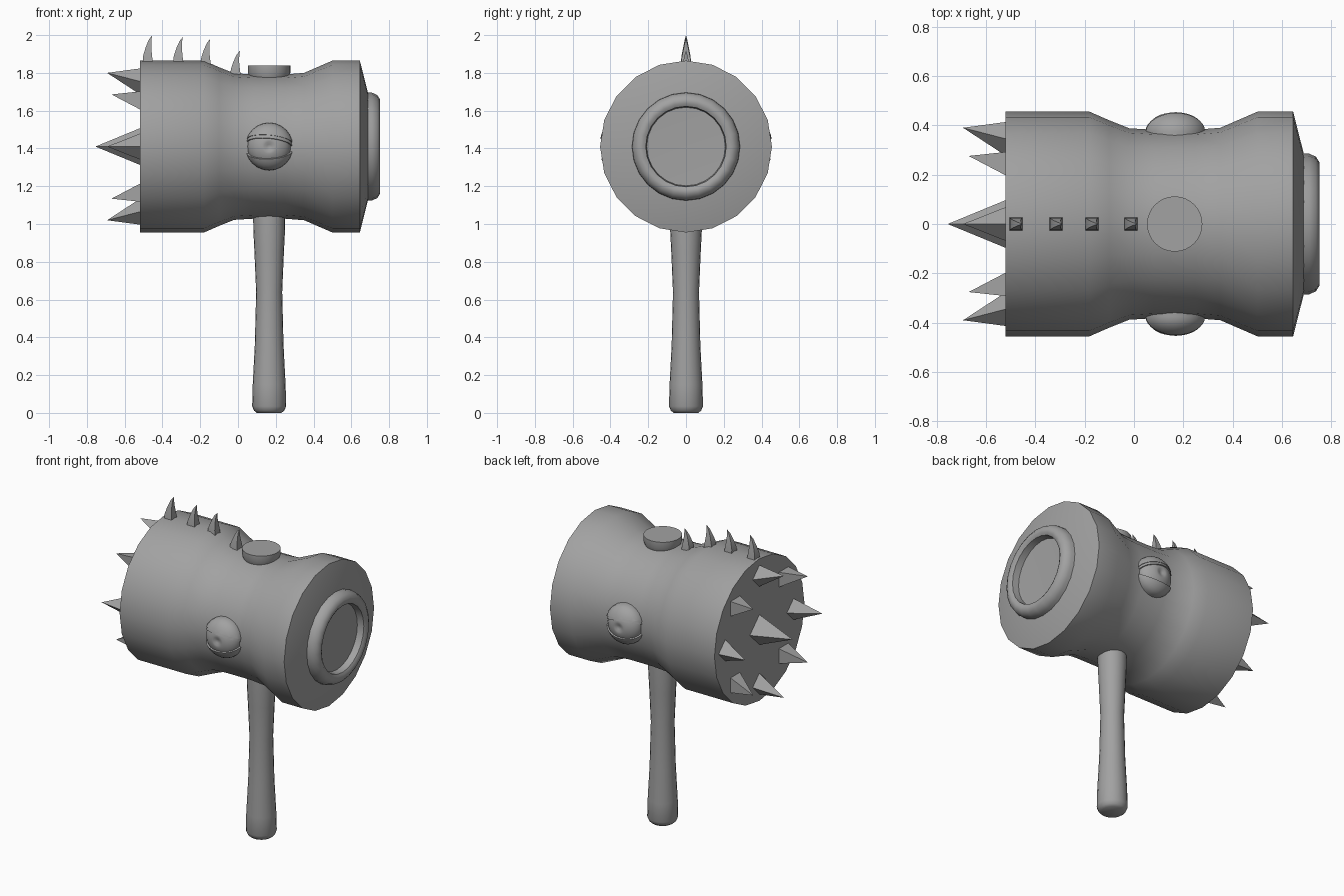
import bpy, bmesh, math
from mathutils import Matrix, Vector

cube = bpy.data.objects.get("Cube")
if cube:
    bpy.data.objects.remove(cube, do_unlink=True)

grey = bpy.data.materials.new("plain_grey")
grey.use_nodes = True
colour = (0.36, 0.36, 0.36, 1)
grey.diffuse_color = colour
grey.node_tree.nodes["Principled BSDF"].inputs["Base Color"].default_value = colour

CX, CZ = 0.165, 1.41          # handle position and head axis height
ALONG_X = Matrix.Rotation(math.pi / 2, 4, 'Y')
ALONG_MINUS_X = Matrix.Rotation(-math.pi / 2, 4, 'Y')
FACING_FRONT = Matrix.Rotation(math.pi / 2, 4, 'X')


def loft(name, stations, sides, place, turn=0.0, cuts=(), mirror=False, smooth=35):
    """Stack rings (height, radius, optional sideways shift) and place the result."""
    bm = bmesh.new()
    rings = []
    for h, r, *shift in stations:
        dx = shift[0] if shift else 0
        if r == 0:
            rings.append([bm.verts.new((dx, 0, h))])
        else:
            angles = [turn + math.tau * i / sides for i in range(sides)]
            rings.append([bm.verts.new((dx + r * math.cos(a), r * math.sin(a), h)) for a in angles])
    for low, high in zip(rings, rings[1:]):
        for i in range(sides):
            j = (i + 1) % sides
            corners = [low[i % len(low)], low[j % len(low)], high[j % len(high)], high[i % len(high)]]
            bm.faces.new(list(dict.fromkeys(corners)))
    for end in (rings[0], rings[-1]):
        if len(end) > 2:
            bm.faces.new(end)
    for point, normal in cuts:
        geom = bm.verts[:] + bm.edges[:] + bm.faces[:]
        cut = bmesh.ops.bisect_plane(bm, geom=geom, plane_co=point, plane_no=normal, clear_inner=True)
        edges = [e for e in cut["geom_cut"] if isinstance(e, bmesh.types.BMEdge)]
        bmesh.ops.holes_fill(bm, edges=edges)
    bmesh.ops.recalc_face_normals(bm, faces=bm.faces)
    bm.transform(place)
    mesh = bpy.data.meshes.new(name)
    bm.to_mesh(mesh)
    bm.free()
    mesh.materials.append(grey)
    obj = bpy.data.objects.new(name, mesh)
    bpy.context.collection.objects.link(obj)
    if mirror:
        mod = obj.modifiers.new("mirror", 'MIRROR')
        mod.use_axis = (False, True, False)
    if smooth:
        bpy.ops.object.select_all(action='DESELECT')
        obj.select_set(True)
        bpy.context.view_layer.objects.active = obj
        bpy.ops.object.shade_smooth_by_angle(angle=math.radians(smooth))
    return obj


def at(x, y, z):
    return Matrix.Translation((x, y, z))


# Hammer head and the raised striking ring
loft("hammer_head", [(-0.52, 0.455), (-0.18, 0.455), (-0.1, 0.42), (-0.02, 0.388), (0.08, 0.382),
                     (0.25, 0.382), (0.35, 0.39), (0.5, 0.455), (0.645, 0.455), (0.688, 0.285),
                     (0.688, 0)], 20, at(0, 0, CZ) @ ALONG_X, smooth=30)
loft("striking_ring", [(0.67, 0.287), (0.71, 0.285), (0.737, 0.273), (0.752, 0.25), (0.752, 0.23),
                       (0.742, 0.213), (0.7, 0.208), (0.694, 0)], 24, at(0, 0, CZ) @ ALONG_X, smooth=40)

# Handle and the cap where it comes through the head
loft("handle", [(0, 0.065), (0.012, 0.08), (0.035, 0.09), (0.15, 0.087), (0.36, 0.076), (0.64, 0.069),
                (0.85, 0.078), (0.97, 0.084), (1.1, 0.085)], 20, at(CX, 0, 0), smooth=40)
loft("handle_cap", [(1.77, 0.1), (1.8, 0.112), (1.838, 0.112)], 32, at(CX, 0, 0))

# Curved horns along the top
for n, (x, base, tip) in enumerate([(-0.477, 1.84, 2.0), (-0.315, 1.84, 1.99),
                                    (-0.17, 1.83, 1.98), (-0.012, 1.775, 1.918)]):
    h = tip - base
    loft(f"horn_{n + 1}", [(0, 0.04), (0.3 * h, 0.034, -0.002), (0.6 * h, 0.021, 0.003),
                           (0.85 * h, 0.01, 0.012), (h, 0, 0.023)], 4,
         at(x, 0, base), turn=math.pi / 4, smooth=20)

# Spikes on the flat end: one large in the middle, eight around it
loft("centre_spike", [(0.5, 0.105), (0.755, 0)], 4, at(0, 0, CZ) @ ALONG_MINUS_X, smooth=0)
for n in range(8):
    spin = Matrix.Rotation(math.tau * n / 8, 4, 'X')
    reach = 0.67 if n % 2 else 0.693
    loft(f"rim_spike_{n + 1}", [(0.5, 0.076), (reach, 0, 0.05)], 4,
         at(0, 0, CZ) @ spin @ ALONG_MINUS_X @ at(0.34, 0, 0), smooth=0)


# Eyes on both sides: domes with a dimple, wrapped by sliced lids
def dome(radius, depth, start=0):
    arc = [math.pi / 2 * k / 9 for k in range(start, 10)]
    return [(-0.04, radius)] + [(depth * math.sin(a), radius * math.cos(a) if a < 1.57 else 0) for a in arc]


eye = at(CX, -0.375, CZ) @ FACING_FRONT
ball = dome(0.115, 0.078)[:-2] + [(0.073, 0.026), (0.066, 0.012), (0.064, 0)]
loft("eyeball", ball, 24, eye, mirror=True, smooth=50)
lid = dome(0.126, 0.086)
loft("upper_lid", lid, 24, eye, cuts=[(Vector((0, 0.03, 0)), Vector((0.1, 1, -0.42)))], mirror=True)
loft("lid_rim", dome(0.122, 0.084), 24, eye, mirror=True,
     cuts=[(Vector((0, 0.012, 0)), Vector((0.1, 1, -0.42))),
           (Vector((0, 0.032, 0)), Vector((-0.1, -1, 0.42)))])
loft("lower_lid", lid, 24, eye, cuts=[(Vector((0, -0.03, 0)), Vector((0.05, -1, -0.5)))], mirror=True)
